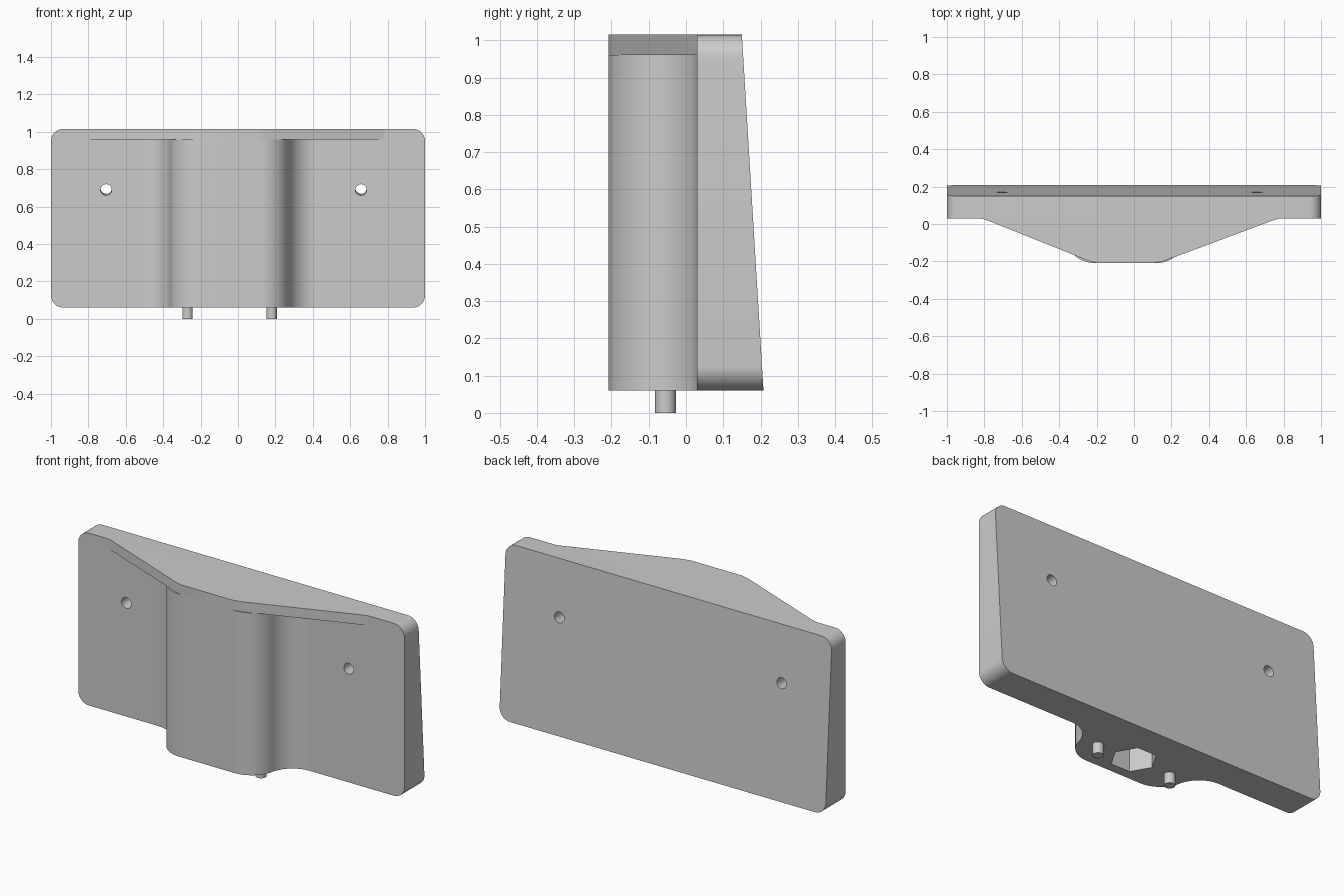
import bpy
import bmesh
from math import sin, cos, pi, radians

cube = bpy.data.objects.get("Cube")
if cube:
    bpy.data.objects.remove(cube, do_unlink=True)

grey = bpy.data.materials.new("plain_grey")
grey.use_nodes = True
grey.diffuse_color = (0.6, 0.6, 0.6, 1)
grey.node_tree.nodes["Principled BSDF"].inputs["Base Color"].default_value = (0.6, 0.6, 0.6, 1)

BOTTOM, SHELF, TOP = 0.06, 0.96, 1.015
FRONT, FACE = -0.208, 0.03      # column front and plate front
MID = -0.045                    # column centre in x


def upright(a, b, t):
    return (a, b, t)


def prism(name, outline, lo, hi, place=upright):
    """Solid between two copies of an outline; place maps (a, b, depth) to xyz."""
    bm = bmesh.new()
    ends = [[bm.verts.new(place(a, b, t)) for a, b in outline] for t in (lo, hi)]
    for ring in ends:
        bm.faces.new(ring)
    n = len(outline)
    for i in range(n):
        j = (i + 1) % n
        bm.faces.new((ends[0][i], ends[0][j], ends[1][j], ends[1][i]))
    bmesh.ops.recalc_face_normals(bm, faces=bm.faces)
    mesh = bpy.data.meshes.new(name)
    bm.to_mesh(mesh)
    bm.free()
    mesh.materials.append(grey)
    obj = bpy.data.objects.new(name, mesh)
    bpy.context.collection.objects.link(obj)
    return obj


def arc(cx, cy, r, start, end, n=10):
    return [(cx + r * cos(radians(start + (end - start) * i / n)),
             cy + r * sin(radians(start + (end - start) * i / n))) for i in range(n + 1)]


def ring(cx, cy, r, n):
    return [(cx + r * cos(2 * pi * i / n), cy + r * sin(2 * pi * i / n)) for i in range(n)]


def select_only(obj):
    bpy.ops.object.select_all(action='DESELECT')
    obj.select_set(True)
    bpy.context.view_layer.objects.active = obj


def cut(obj, cutter):
    mod = obj.modifiers.new("cut", 'BOOLEAN')
    mod.operation = 'DIFFERENCE'
    mod.solver = 'EXACT'
    mod.object = cutter
    select_only(obj)
    bpy.ops.object.modifier_apply(modifier=mod.name)


# Back plate: rounded rectangle whose rear face leans forward towards the top
def plate_place(x, z, t):
    rear = 0.15 + 0.058 * (TOP - z) / (TOP - BOTTOM)
    return (x, FACE + t * (rear - FACE), z)


R = 0.065
rounded = (arc(1 - R, TOP - R, R, 0, 90) + arc(R - 1, TOP - R, R, 90, 180)
           + arc(R - 1, BOTTOM + R, R, 180, 270) + arc(1 - R, BOTTOM + R, R, 270, 360))
plate = prism("back_plate", rounded, 0, 1, plate_place)

# Column: flat front with S-shaped flanks blending into the plate
SWEEP, HALF = 78, 0.17
r = (FACE - FRONT) / 2 / (1 - cos(radians(SWEEP)))
reach = HALF + 2 * r * sin(radians(SWEEP))
flank = (arc(HALF, FRONT + r, r, -90, SWEEP - 90, 14)
         + arc(reach, FACE - r, r, SWEEP + 90, 90, 14)[1:])
profile = [(MID + x, y) for x, y in flank] + [(MID - x, y) for x, y in reversed(flank)]
column = prism("front_column", profile, BOTTOM, SHELF)

# Top flange: wide tapered ledge over the column
ledge = [(-0.82, FACE), (-0.79, 0.022), (-0.24, -0.198), (-0.2, FRONT),
         (0.11, FRONT), (0.16, -0.198), (0.75, 0.022), (0.78, FACE)]
flange = prism("top_flange", ledge, SHELF, TOP)

# Screw holes, square to the leaning rear face
cutters = []
for x in (-0.705, 0.658):
    hole = prism("hole_cutter", ring(x, 0.69, 0.03, 24), -0.1, 0.4,
                 lambda a, b, t: (a, t, b + 0.06 * (t - FACE)))
    cut(plate, hole)
    cutters.append(hole)

# Hexagonal socket in the underside
socket = prism("socket_cutter", ring(MID, -0.055, 0.115, 6), -0.1, 0.26)
cut(column, socket)
cut(plate, socket)
cutters.append(socket)
for c in cutters:
    bpy.data.objects.remove(c, do_unlink=True)

# Locating pins under the column
parts = [plate, column, flange]
for side, name in ((-1, "right_pin"), (1, "left_pin")):
    parts.append(prism(name, ring(MID + side * 0.225, -0.055, 0.028, 24), 0, BOTTOM + 0.01))

for obj in parts:
    select_only(obj)
    bpy.ops.object.shade_smooth_by_angle(angle=radians(30))
